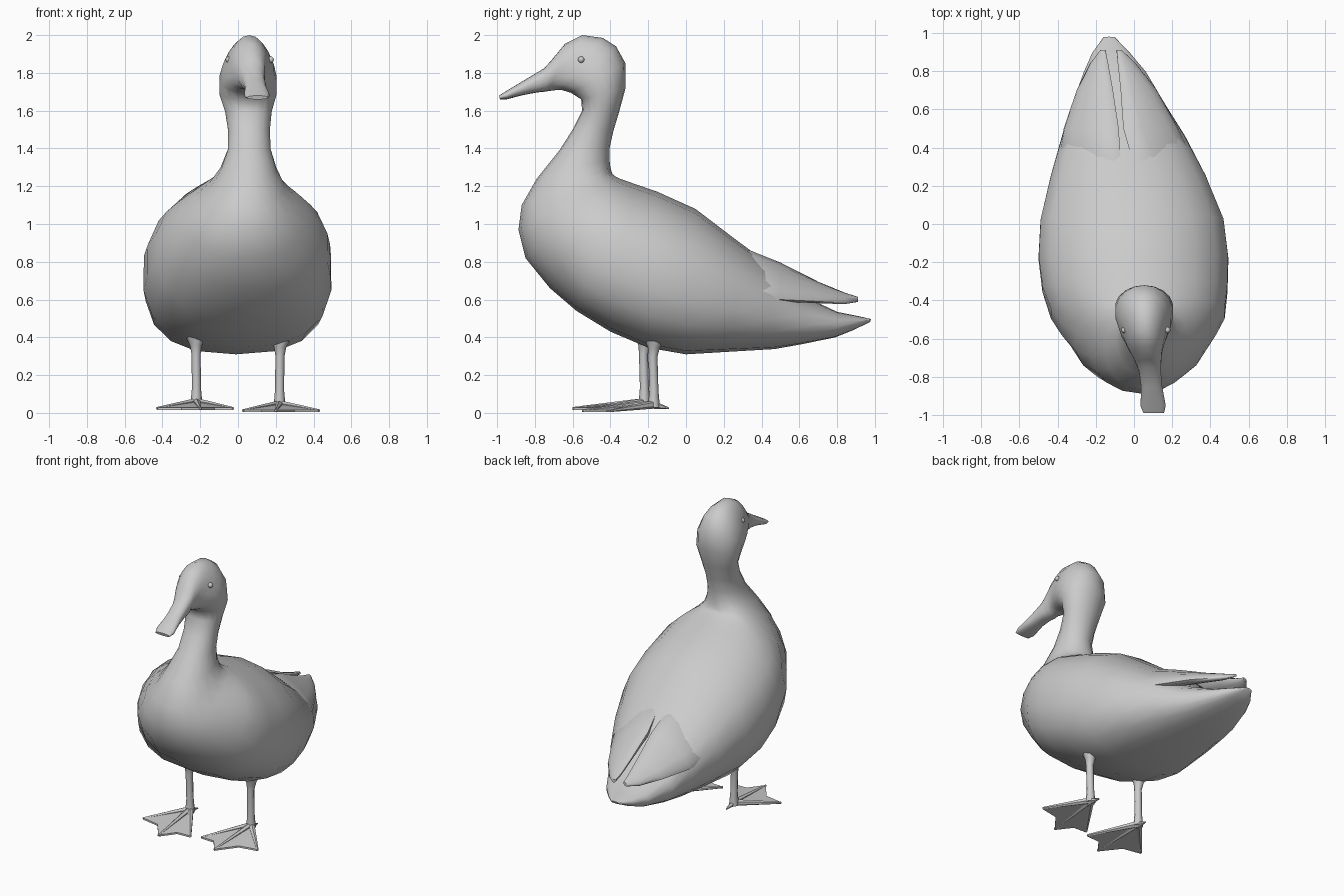
import bpy, bmesh
from math import sin, cos, pi, copysign
from mathutils import Vector

if "Cube" in bpy.data.objects:
    bpy.data.objects.remove(bpy.data.objects["Cube"])


def finish(name, bm, angle=1.0):
    bmesh.ops.recalc_face_normals(bm, faces=bm.faces[:])
    mesh = bpy.data.meshes.new(name)
    bm.to_mesh(mesh)
    bm.free()
    ob = bpy.data.objects.new(name, mesh)
    bpy.context.collection.objects.link(ob)
    bpy.ops.object.select_all(action='DESELECT')
    ob.select_set(True)
    bpy.context.view_layer.objects.active = ob
    bpy.ops.object.shade_smooth_by_angle(angle=angle)
    return ob


def loft(bm, rings):
    """Skin a series of equal point rings and cap both ends."""
    loops = [[bm.verts.new(p) for p in r] for r in rings]
    n = len(loops[0])
    for a, b in zip(loops, loops[1:]):
        for i in range(n):
            bm.faces.new((a[i], a[(i + 1) % n], b[(i + 1) % n], b[i]))
    bm.faces.new(loops[0])
    bm.faces.new(loops[-1])


def ring(centre, u, v, n=16, k=1.0):
    """Ellipse on axes u, v; its -u half is squared off by exponent k."""
    pts = []
    for i in range(n):
        c, s = cos(2 * pi * i / n), sin(2 * pi * i / n)
        p = k if c < 0 else 1.0
        pts.append(centre + u * copysign(abs(c) ** p, c) + v * copysign(abs(s) ** p, s))
    return pts


def body_ring(by, bz, fy, fz, xc, hw, k):
    """Ring spanning a back point and a belly point of the side profile."""
    back, front = Vector((xc, by, bz)), Vector((xc, fy, fz))
    return ring((back + front) / 2, (back - front) / 2, Vector((hw, 0, 0)), 18, k)


def tube(bm, path, n=8):
    """Tapered tube through (point, radius) pairs."""
    pts = [Vector(p) for p, r in path]
    d = (pts[-1] - pts[0]).normalized()
    u = d.cross(Vector((1, 0, 0)) if abs(d.x) < 0.7 else Vector((0, 0, 1))).normalized()
    v = d.cross(u)
    loft(bm, [ring(p, u * r, v * r, n) for p, (_, r) in zip(pts, path)])


# Body, neck, head and bill: one continuous skin
# (back y, back z, belly y, belly z, centre x, half width)
trunk = [
    (.98, .497, .975, .482, -.13, .03),
    (.90, .515, .89, .44, -.12, .10),
    (.80, .535, .79, .40, -.10, .165),
    (.62, .62, .62, .365, -.08, .25),
    (.45, .78, .47, .338, -.055, .325),
    (.26, .92, .25, .325, -.03, .41),
    (.05, 1.08, 0, .31, -.01, .485),
    (-.15, 1.17, -.2, .345, -.003, .503),
    (-.28, 1.215, -.4, .43, .005, .49),
    (-.35, 1.24, -.58, .54, .02, .46),
]
neck_head = [
    (-.375, 1.253, -.72, .66, .025, .41),
    (-.39, 1.265, -.85, .82, .03, .34),
    (-.395, 1.28, -.887, .97, .035, .265),
    (-.40, 1.30, -.87, 1.10, .045, .20),
    (-.405, 1.34, -.79, 1.24, .055, .15),
    (-.405, 1.40, -.67, 1.39, .06, .115),
    (-.385, 1.49, -.60, 1.50, .058, .112),
    (-.355, 1.59, -.55, 1.60, .055, .125),
    (-.32, 1.72, -.555, 1.66, .053, .153),
    (-.32, 1.85, -.61, 1.695, .053, .153),
    (-.37, 1.94, -.66, 1.71, .055, .137),
    (-.44, 1.985, -.68, 1.71, .057, .118),
    (-.55, 2.0, -.70, 1.707, .06, .097),
    (-.64, 1.955, -.72, 1.705, .067, .078),
]
bill = [
    (-.71, 1.87, -.75, 1.70, .077, .066),
    (-.75, 1.825, -.785, 1.697, .083, .058),
    (-.85, 1.765, -.86, 1.683, .093, .056),
    (-.95, 1.705, -.95, 1.66, .10, .067),
    (-.99, 1.68, -.985, 1.66, .103, .055),
]
bm = bmesh.new()
loft(bm, [body_ring(*r, k) for part, k in ((trunk, .76), (neck_head, .95), (bill, .75)) for r in part])
finish("body_neck_head", bm, 1.2)

# Folded wings: blades either side of the bent tail axis
# (y, axis x, inner x, inner z, outer x, outer z, half thickness)
blade = [
    (.18, -.02, .06, .86, .32, .60, .06),
    (.34, -.04, .03, .85, .355, .61, .065),
    (.50, -.068, .012, .785, .30, .60, .055),
    (.70, -.09, .02, .685, .21, .59, .035),
    (.84, -.11, .025, .63, .12, .582, .022),
    (.91, -.12, .03, .612, .055, .59, .01),
]
for side, label in ((1, "right"), (-1, "left")):
    bm = bmesh.new()
    rings = []
    for y, ax, ix, iz, ox, oz, t in blade:
        a = Vector((ax + side * ix, y, iz))
        b = Vector((ax + side * ox, y, oz))
        u = (a - b) / 2
        v = Vector((-u.z, 0, u.x)).normalized() * t
        rings.append(ring((a + b) / 2, u, v, 12))
    loft(bm, rings)
    finish(label + "_wing", bm)

# Legs and webbed feet
for side, label, dy, dz in ((1, "right", .035, 0), (-1, "left", -.015, .012)):
    def P(x, y, z):
        return Vector((side * x, y + dy, z + dz))

    bm = bmesh.new()
    tube(bm, [(P(.225, -.20, .43), .07), (P(.223, -.205, .345), .032), (P(.222, -.21, .30), .024),
              (P(.22, -.205, .12), .024), (P(.22, -.205, .03), .032)])
    tube(bm, [(P(.22, -.20, .04), .02), (P(.215, -.125, .025), .004)], 6)
    finish(label + "_leg", bm)

    tips = [P(.025, -.48, .012), P(.20, -.585, .012), P(.43, -.43, .012)]
    ankle = P(.22, -.20, .045)
    bm = bmesh.new()
    for tip in tips:
        tube(bm, [(ankle, .022), (ankle.lerp(tip, .55), .014), (tip, .007)], 6)
    finish(label + "_toes", bm)

    notches = [P(.125, -.485, .012), P(.30, -.455, .012)]
    edge = [tips[0], notches[0], tips[1], notches[1], tips[2]]
    bm = bmesh.new()
    rim = [ankle] + edge
    top = [bm.verts.new(p + Vector((0, 0, .004))) for p in rim]
    low = [bm.verts.new(p - Vector((0, 0, .008))) for p in rim]
    for i in range(1, 5):
        bm.faces.new((top[0], top[i], top[i + 1]))
        bm.faces.new((low[0], low[i + 1], low[i]))
    for i in range(6):
        j = (i + 1) % 6
        bm.faces.new((top[i], low[i], low[j], top[j]))
    finish(label + "_web", bm, .5)

    # Eye
    bm = bmesh.new()
    bmesh.ops.create_uvsphere(bm, u_segments=10, v_segments=6, radius=.017)
    bmesh.ops.translate(bm, verts=bm.verts, vec=(.062 + side * .112, -.555, 1.87))
    finish(label + "_eye", bm)
